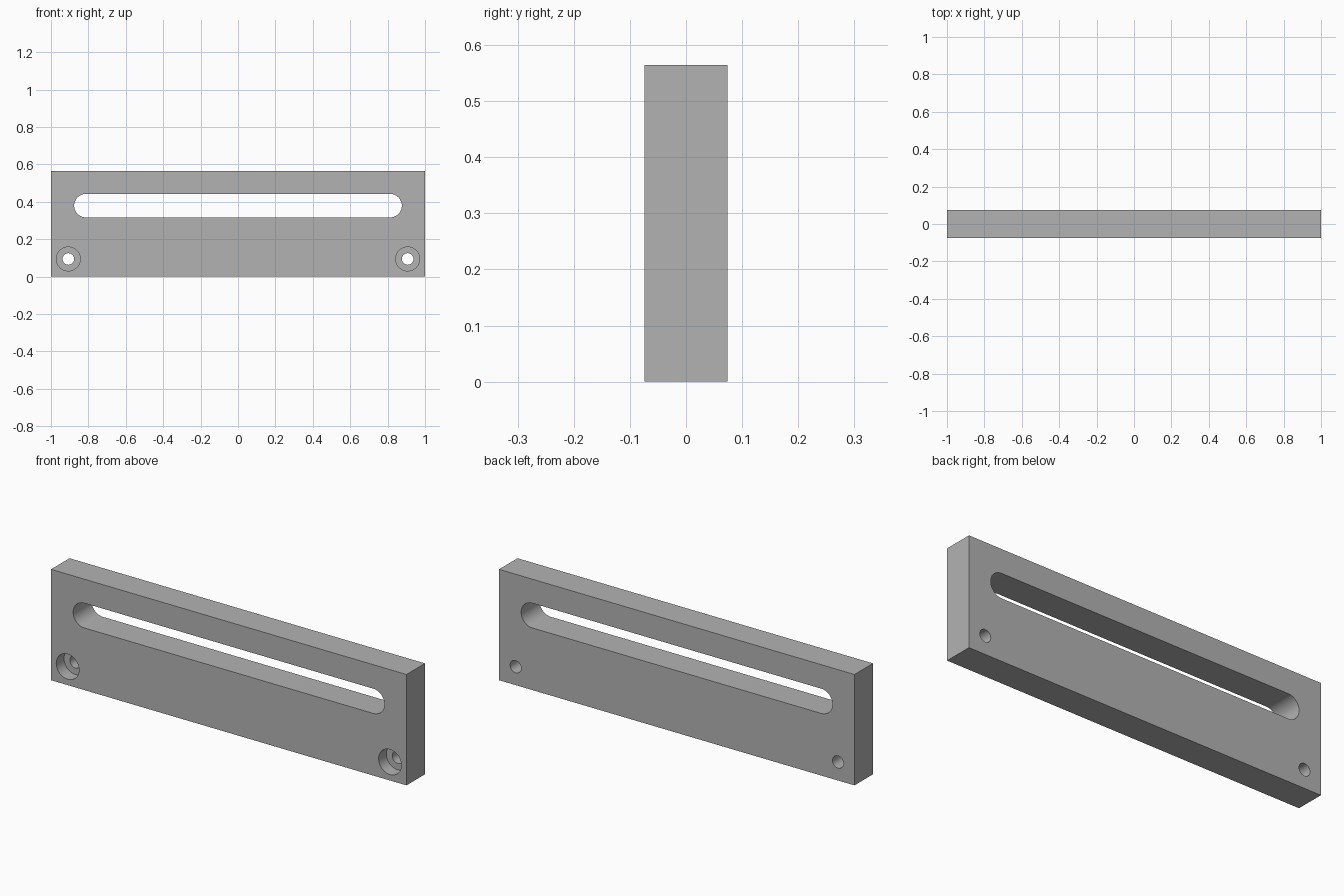
import bpy, bmesh, math
from mathutils import Vector

if "Cube" in bpy.data.objects:
    bpy.data.objects.remove(bpy.data.objects["Cube"])

HEIGHT, HALF_DEPTH = 0.564, 0.074
SLOT_Z, SLOT_R, SLOT_END = 0.379, 0.063, 0.813
HOLE_X, HOLE_Z, HOLE_R = 0.907, 0.094, 0.031
BORE_R, BORE_DEPTH = 0.064, 0.0625

grey = bpy.data.materials.new("plain grey")
grey.use_nodes = True
grey.diffuse_color = (0.45, 0.45, 0.45, 1)
grey.node_tree.nodes["Principled BSDF"].inputs["Base Color"].default_value = grey.diffuse_color


def prism(name, outline, y0, y1):
    """Extrude an (x, z) outline from y0 to y1."""
    bm = bmesh.new()
    face = bm.faces.new([bm.verts.new((x, y0, z)) for x, z in outline])
    ext = bmesh.ops.extrude_face_region(bm, geom=[face])
    verts = [v for v in ext["geom"] if isinstance(v, bmesh.types.BMVert)]
    bmesh.ops.translate(bm, verts=verts, vec=Vector((0, y1 - y0, 0)))
    bmesh.ops.recalc_face_normals(bm, faces=bm.faces)
    mesh = bpy.data.meshes.new(name)
    bm.to_mesh(mesh)
    bm.free()
    mesh.materials.append(grey)
    obj = bpy.data.objects.new(name, mesh)
    bpy.context.collection.objects.link(obj)
    return obj


def arc(x, z, r, start, sweep, steps):
    angles = [start + sweep * i / steps for i in range(steps + 1)]
    return [(x + r * math.cos(a), z + r * math.sin(a)) for a in angles]


def circle(x, z, r):
    return arc(x, z, r, 0, 2 * math.pi, 48)[:-1]


# Rectangular plate
plate = prism("slotted_plate", [(-1, 0), (1, 0), (1, HEIGHT), (-1, HEIGHT)],
              -HALF_DEPTH, HALF_DEPTH)

# Long round-ended slot
through = HALF_DEPTH + 0.05
slot = (arc(SLOT_END, SLOT_Z, SLOT_R, -math.pi / 2, math.pi, 24)
        + arc(-SLOT_END, SLOT_Z, SLOT_R, math.pi / 2, math.pi, 24))
cutters = [prism("slot_cutter", slot, -through, through)]

# Counterbored screw holes, open wide at the front
for side in (-1, 1):
    x = side * HOLE_X
    cutters.append(prism("counterbore_cutter", circle(x, HOLE_Z, BORE_R),
                         -through, BORE_DEPTH - HALF_DEPTH))
    cutters.append(prism("hole_cutter", circle(x, HOLE_Z, HOLE_R), -through, through))

# Cut the openings, then discard the cutters
bpy.ops.object.select_all(action='DESELECT')
bpy.context.view_layer.objects.active = plate
plate.select_set(True)
for cutter in cutters:
    cutter.hide_render = True
    mod = plate.modifiers.new("cut", 'BOOLEAN')
    mod.operation, mod.solver, mod.object = 'DIFFERENCE', 'EXACT', cutter
    bpy.ops.object.modifier_apply(modifier=mod.name)
    bpy.data.objects.remove(cutter)

bpy.ops.object.shade_smooth_by_angle(angle=math.radians(30))
